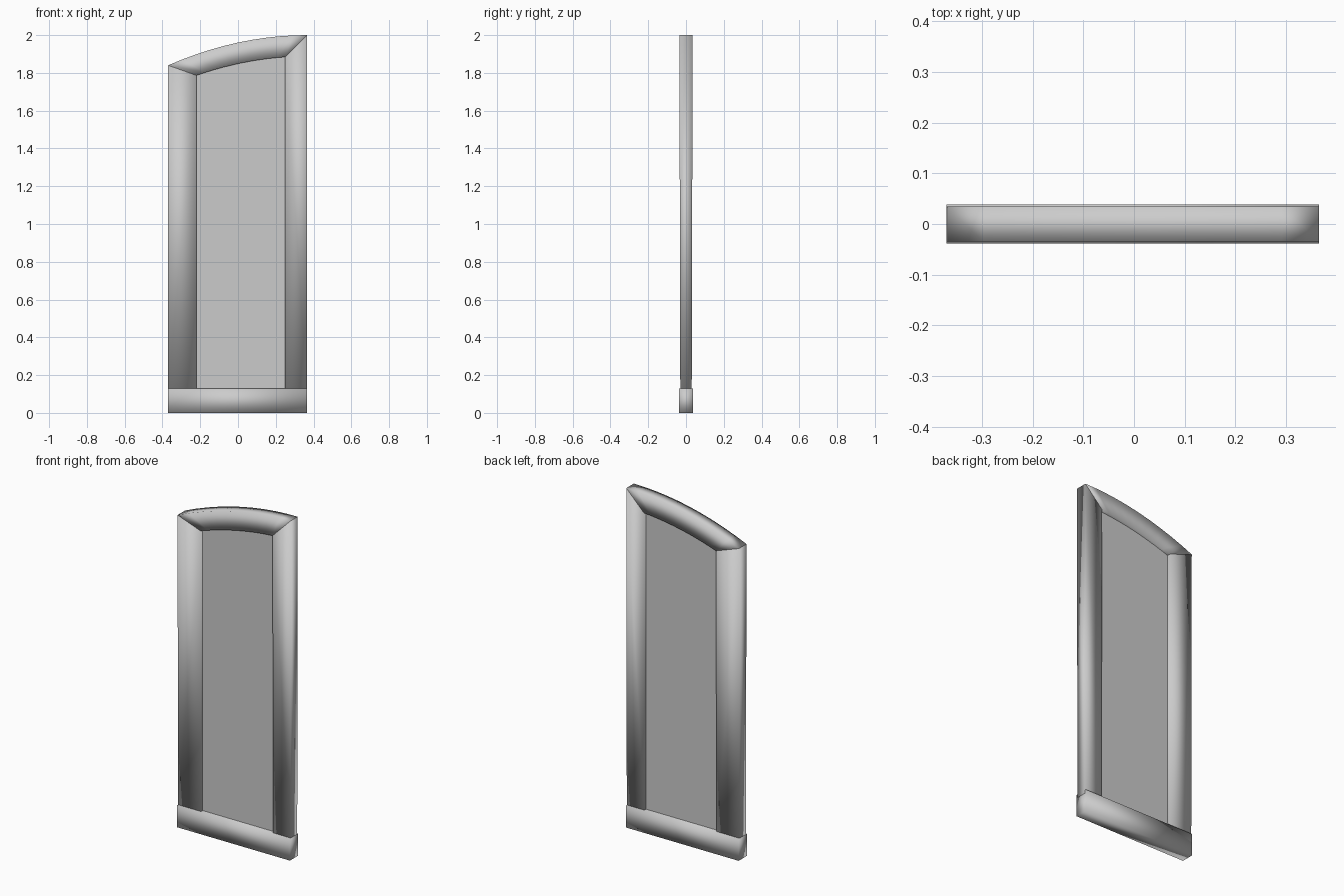
import bpy, bmesh

if "Cube" in bpy.data.objects:
    bpy.data.objects.remove(bpy.data.objects["Cube"])

LEFT, RIGHT = -0.37, 0.365          # outer edges
IN_L, IN_R = -0.22, 0.25            # inner edges of the stiles
RAIL_TOP = 0.13
SEGS = 10


def arch(x):
    """Height of the outer arch, level at the right edge."""
    return 2.0 - 0.296 * (RIGHT - x) ** 2


def arch_in(x):
    return arch(x) - 0.112


def half_depth(z):
    """Frame gets slightly thicker towards the top."""
    return 0.03 + 0.005 * z / 2.0


def strip(name, pairs, depth, smooth=True):
    """Solid band through pairs of (x, z) points, with front and back faces."""
    bm = bmesh.new()
    rings = []
    for a, b in pairs:
        ring = [bm.verts.new((p[0], s * depth(p[1]), p[1]))
                for p, s in ((a, -1), (b, -1), (b, 1), (a, 1))]
        rings.append(ring)
    for r, q in zip(rings, rings[1:]):
        for i in range(4):
            j = (i + 1) % 4
            bm.faces.new((r[i], r[j], q[j], q[i]))
    bm.faces.new(rings[0])
    bm.faces.new(rings[-1])
    bmesh.ops.recalc_face_normals(bm, faces=bm.faces[:])
    for f in bm.faces:
        f.smooth = smooth
    mesh = bpy.data.meshes.new(name)
    bm.to_mesh(mesh)
    bm.free()
    ob = bpy.data.objects.new(name, mesh)
    bpy.context.collection.objects.link(ob)
    return ob


def lerp(a, b, t):
    return a + (b - a) * t


# bottom rail
strip("bottom_rail", [((LEFT, 0), (LEFT, RAIL_TOP)),
                      ((RIGHT, 0), (RIGHT, RAIL_TOP))], lambda z: 0.038)

# side stiles with mitred tops
for name, outer, inner in (("left_stile", LEFT, IN_L), ("right_stile", RIGHT, IN_R)):
    strip(name, [((outer, 0.11), (inner, 0.11)),
                 ((outer, arch(outer)), (inner, arch_in(inner)))], half_depth)

# curved top rail
pairs = []
for i in range(SEGS + 1):
    t = i / SEGS
    xo, xi = lerp(LEFT, RIGHT, t), lerp(IN_L, IN_R, t)
    pairs.append(((xo, arch(xo)), (xi, arch_in(xi))))
strip("arched_top_rail", pairs, lambda z: 0.035)

# recessed panel, tucked slightly into the frame
pairs = []
for i in range(SEGS + 1):
    x = lerp(IN_L - 0.01, IN_R + 0.01, i / SEGS)
    pairs.append(((x, 0.11), (x, arch_in(x) + 0.02)))
strip("panel", pairs, lambda z: 0.015, smooth=False)
